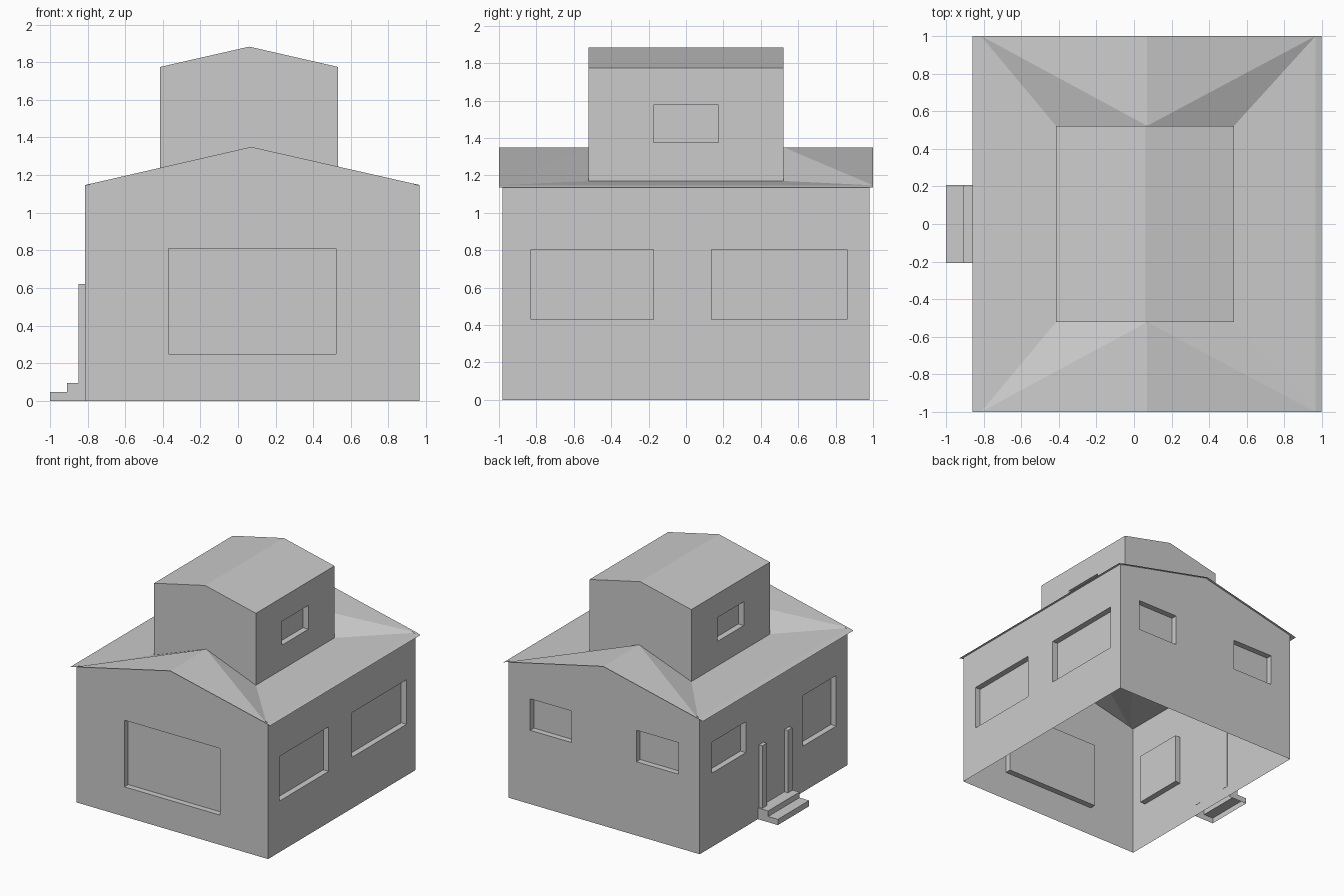
import bpy, bmesh
from mathutils import Vector

if "Cube" in bpy.data.objects:
    bpy.data.objects.remove(bpy.data.objects["Cube"])

UP = Vector((0, 0, 1))
L, R, D = -0.814, 0.966, 0.98        # house walls: left, right, half depth
RIDGE = Vector((0.07, 0, 1.35))      # roof ridge (x, z)
EAVE = 1.147                         # wall height at the sides
TL, TR, TD = -0.415, 0.532, 0.522    # tower walls: left, right, half depth
TBASE, TEAVE, TTOP, TX = 1.17, 1.775, 1.883, 0.06


def finish(bm, name):
    bmesh.ops.remove_doubles(bm, verts=bm.verts, dist=0.0005)
    me = bpy.data.meshes.new(name)
    bm.to_mesh(me)
    bm.free()
    ob = bpy.data.objects.new(name, me)
    bpy.context.collection.objects.link(ob)
    return ob


def face(bm, pts, out):
    """Add a face whose normal points towards 'out'."""
    f = bm.faces.new([bm.verts.new(p) for p in pts])
    f.normal_update()
    if f.normal.dot(Vector(out)) < 0:
        f.normal_flip()


def wall(bm, u, dist, s0, s1, z0, z1, windows=(), depth=0.05):
    """Flat wall running along u with recessed windows (s0, s1, z0, z1)."""
    u = Vector(u)
    out = u.cross(UP)

    def P(s, z, d=0.0):
        return u * s + UP * z + out * (dist - d)

    ss = sorted({s0, s1, *[v for w in windows for v in w[:2]]})
    zs = sorted({z0, z1, *[v for w in windows for v in w[2:]]})
    for a, b in zip(ss, ss[1:]):
        for c, d in zip(zs, zs[1:]):
            m, n = (a + b) / 2, (c + d) / 2
            if not any(w[0] < m < w[1] and w[2] < n < w[3] for w in windows):
                face(bm, [P(a, c), P(b, c), P(b, d), P(a, d)], out)
    for a, b, c, d in windows:
        ring = [(a, c), (b, c), (b, d), (a, d)]
        mid = P((a + b) / 2, (c + d) / 2)
        face(bm, [P(s, z, depth) for s, z in ring], out)
        for p, q in zip(ring, ring[1:] + ring[:1]):
            edge_mid = P((p[0] + q[0]) / 2, (p[1] + q[1]) / 2)
            face(bm, [P(*p), P(*q), P(*q, depth), P(*p, depth)], mid - edge_mid)


# House walls with windows, open underneath
bm = bmesh.new()
wall(bm, (1, 0, 0), D, L, R, 0, EAVE, [(-0.37, 0.52, 0.25, 0.81)])
wall(bm, (0, 1, 0), R, -D, D, 0, EAVE,
     [(-0.83, -0.175, 0.43, 0.805), (0.135, 0.86, 0.43, 0.805)])
wall(bm, (-1, 0, 0), D, -R, -L, 0, EAVE,
     [(-0.763, -0.38, 0.62, 0.885), (0.225, 0.615, 0.62, 0.885)])
wall(bm, (0, -1, 0), -L, -D, D, 0, EAVE,
     [(-0.82, -0.367, 0.62, 0.88), (0.393, 0.833, 0.385, 0.81)])
for sy in (-1, 1):
    face(bm, [(L, sy * D, EAVE), (R, sy * D, EAVE), (RIDGE.x, sy * D, RIDGE.z)], (0, sy, 0))
finish(bm, "house_walls")

# Thin main roof folded around the tower, with a small overhang
bm = bmesh.new()
for wx, ex, tx in ((L, -0.858, TL), (R, 0.998, TR)):
    for sy in (-1, 1):
        corner = (wx, sy, EAVE)
        ridge_end = (RIDGE.x, sy, RIDGE.z)
        ridge_in = (RIDGE.x, sy * TD, RIDGE.z)
        face(bm, [corner, ridge_end, ridge_in], UP)
        face(bm, [corner, ridge_in, (tx, sy * TD, TBASE)], UP)
    face(bm, [(wx, -1, EAVE), (wx, 1, EAVE), (tx, TD, TBASE), (tx, -TD, TBASE)], UP)
    face(bm, [(wx, -1, EAVE), (wx, 1, EAVE), (ex, 1, 1.136), (ex, -1, 1.136)], UP)
finish(bm, "main_roof")

# Upper tower with side windows and a shallow gable roof
bm = bmesh.new()
win = [(-0.175, 0.175, 1.375, 1.575)]
wall(bm, (0, 1, 0), TR, -TD, TD, TBASE, TEAVE, win)
wall(bm, (0, -1, 0), -TL, -TD, TD, TBASE, TEAVE, win)
for sy in (-1, 1):
    y = sy * TD
    face(bm, [(TL, y, TBASE), (RIDGE.x, y, RIDGE.z), (TR, y, TBASE),
              (TR, y, TEAVE), (TX, y, TTOP), (TL, y, TEAVE)], (0, sy, 0))
for x in (TL, TR):
    face(bm, [(x, -TD, TEAVE), (x, TD, TEAVE), (TX, TD, TTOP), (TX, -TD, TTOP)], UP)
finish(bm, "tower")

# Door posts
for name, y in (("door_post_front", -0.175), ("door_post_back", 0.165)):
    bm = bmesh.new()
    bmesh.ops.create_cube(bm, size=1)
    bmesh.ops.scale(bm, vec=(0.035, 0.06, 0.525), verts=bm.verts)
    bmesh.ops.translate(bm, vec=(-0.8295, y, 0.3575), verts=bm.verts)
    finish(bm, name)

# Entrance steps from a stair profile, open underneath
bm = bmesh.new()
prof = [(-1, 0), (-1, 0.048), (-0.91, 0.048), (-0.91, 0.095), (L, 0.095)]
for (x0, z0), (x1, z1) in zip(prof, prof[1:]):
    out = (-1, 0, 0) if x0 == x1 else UP
    face(bm, [(x0, -0.208, z0), (x1, -0.208, z1), (x1, 0.208, z1), (x0, 0.208, z0)], out)
for sy in (-1, 1):
    face(bm, [(x, sy * 0.208, z) for x, z in prof + [(L, 0)]], (0, sy, 0))
finish(bm, "entrance_steps")
